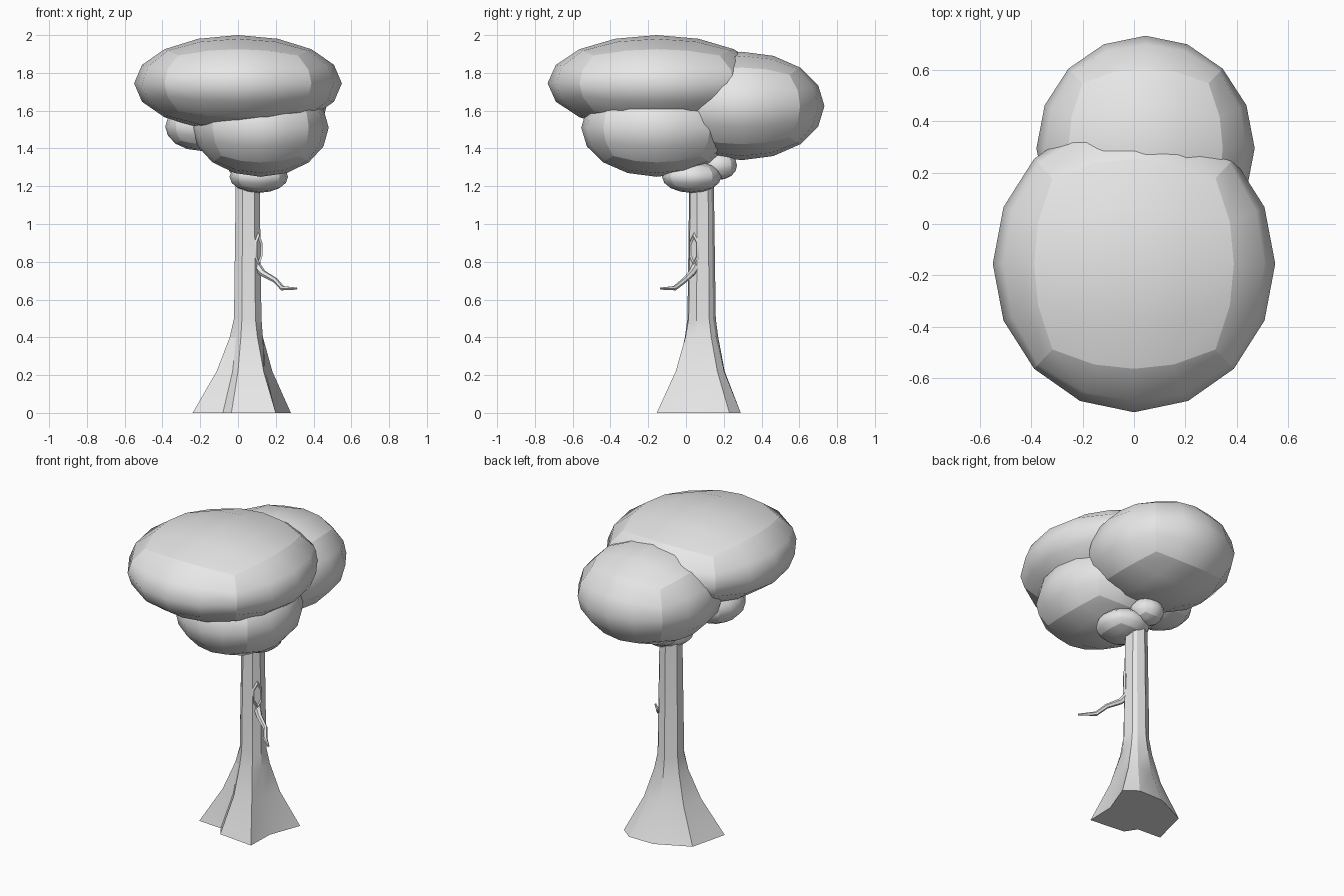
import bpy, bmesh, math
from mathutils import Vector, Matrix

cube = bpy.data.objects.get("Cube")
if cube:
    bpy.data.objects.remove(cube, do_unlink=True)

grey = bpy.data.materials.new("light_grey")
grey.use_nodes = True
colour = (0.8, 0.8, 0.8, 1)
grey.diffuse_color = colour
grey.node_tree.nodes["Principled BSDF"].inputs["Base Color"].default_value = colour


def finish(name, bm, angle=None):
    """Turn a bmesh into a smooth object with sharp edges kept."""
    bmesh.ops.recalc_face_normals(bm, faces=bm.faces)
    for f in bm.faces:
        f.smooth = True
    if angle:
        for e in bm.edges:
            if len(e.link_faces) == 2 and e.calc_face_angle() > math.radians(angle):
                e.smooth = False
    mesh = bpy.data.meshes.new(name)
    bm.to_mesh(mesh)
    bm.free()
    mesh.materials.append(grey)
    obj = bpy.data.objects.new(name, mesh)
    bpy.context.collection.objects.link(obj)
    return obj


def loft(bm, rings):
    """Bridge rings of points into a closed tube."""
    loops = [[bm.verts.new(p) for p in ring] for ring in rings]
    n = len(loops[0])
    for a, b in zip(loops, loops[1:]):
        for i in range(n):
            j = (i + 1) % n
            bm.faces.new((a[i], a[j], b[j], b[i]))
    bm.faces.new(loops[0][::-1])
    bm.faces.new(loops[-1])


def leaf_clump(name, centre, radii):
    """Rounded cube ellipsoid, creased along the twelve cube edges."""
    bm = bmesh.new()
    bmesh.ops.create_cube(bm, size=2)
    bmesh.ops.subdivide_edges(bm, edges=bm.edges[:], cuts=3, use_grid_fill=True)
    for e in bm.edges:
        mid = (e.verts[0].co + e.verts[1].co) / 2
        e.smooth = sum(abs(c) > 0.99 for c in mid) < 2
    for v in bm.verts:
        d = Vector([math.tan(c * math.pi / 4) for c in v.co]).normalized()
        v.co = Vector([c + r * k for c, r, k in zip(centre, radii, d)])
    finish(name, bm)


# Foliage
leaf_clump("foliage_top", (0, -0.155, 1.745), (0.55, 0.578, 0.255))
leaf_clump("foliage_front", (0.12, -0.155, 1.51), (0.36, 0.4, 0.26))
leaf_clump("foliage_back", (0.045, 0.295, 1.625), (0.425, 0.438, 0.287))
leaf_clump("foliage_side", (-0.195, 0.0, 1.515), (0.19, 0.19, 0.128))
leaf_clump("foliage_collar", (0.11, 0.03, 1.25), (0.155, 0.157, 0.085))
leaf_clump("foliage_bud", (0.045, 0.17, 1.31), (0.1, 0.1, 0.077))

# Trunk: root outline blending up into a slim round shaft
centre = Vector((0.05, 0.08))
roots = [(0.2, -0.155), (0.205, 0.03), (0.28, 0.23), (0.2, 0.29), (0.03, 0.29),
         (-0.18, 0.19), (-0.24, -0.05), (-0.08, -0.06), (-0.035, -0.13)]
levels = [(0, 0, 1), (0.22, 0.02, 0.5), (0.4, 0.068, 0.11), (0.5, 0.078, 0),
          (1.2, 0.068, 0), (1.4, 0.065, 0)]
rings = []
for z, radius, spread in levels:
    ring = []
    for p in roots:
        off = Vector(p) - centre
        q = centre + off.normalized() * radius + off * spread
        ring.append((q.x, q.y, z))
    rings.append(ring)
bm = bmesh.new()
loft(bm, rings)
finish("trunk", bm, 25)

# Branch: tapering crooked limb
path = [Vector(p) for p in ((0.09, 0.06, 0.79), (0.13, 0.03, 0.74), (0.2, -0.01, 0.7),
                            (0.235, -0.06, 0.66), (0.31, -0.135, 0.658))]
thickness = [0.024, 0.018, 0.014, 0.013, 0.006]
rings = []
for i, (p, r) in enumerate(zip(path, thickness)):
    along = path[min(i + 1, len(path) - 1)] - path[max(i - 1, 0)]
    turn = along.to_track_quat('Z', 'Y')
    rings.append([p + turn @ Vector((r * math.cos(k * math.tau / 6),
                                     r * math.sin(k * math.tau / 6), 0)) for k in range(6)])
bm = bmesh.new()
loft(bm, rings)
finish("branch", bm, 40)

# Knot: pointed ring of bark above the branch
bm = bmesh.new()
facing = Vector((0.8, -0.6, 0))
side = Vector((0.6, 0.8, 0))
grid = []
for i in range(6):
    a = i * math.tau / 6
    out = side * math.sin(a) * 0.027 + Vector((0, 0, math.cos(a) * 0.075))
    row = []
    for k in range(4):
        b = k * math.tau / 4
        p = Vector((0.104, 0.045, 0.865)) + out * (1 + 0.28 * math.cos(b))
        row.append(bm.verts.new(p + facing * 0.013 * math.sin(b)))
    grid.append(row)
for i in range(6):
    for k in range(4):
        a, b = grid[i], grid[(i + 1) % 6]
        bm.faces.new((a[k], b[k], b[(k + 1) % 4], a[(k + 1) % 4]))
finish("knot", bm, 40)
